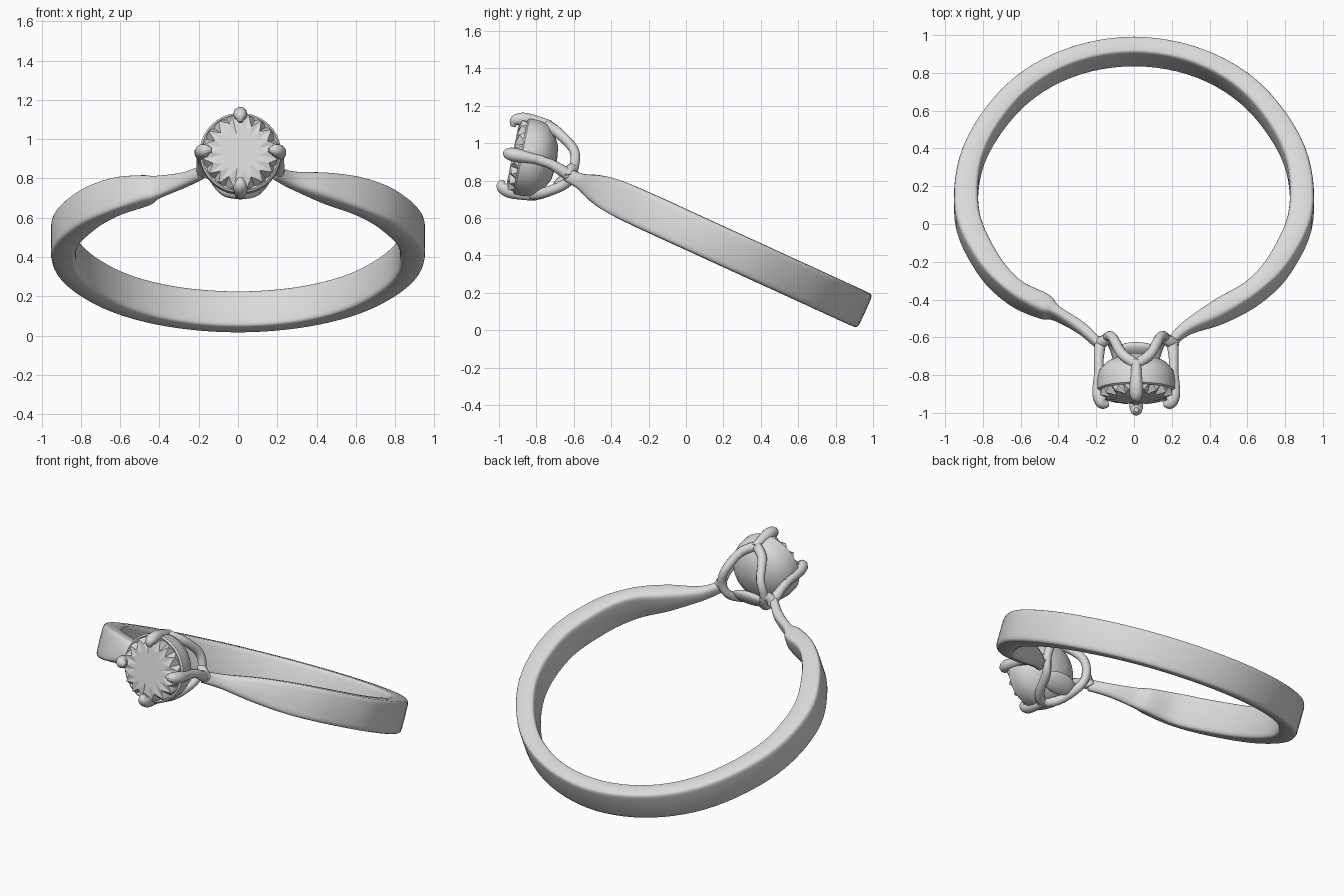
import bpy, bmesh, math, random
from mathutils import Matrix, Vector

random.seed(4)
cube = bpy.data.objects.get("Cube")
if cube:
    bpy.data.objects.remove(cube, do_unlink=True)

metal = bpy.data.materials.new("pale grey metal")
metal.use_nodes = True
GREY = (0.7, 0.7, 0.7, 1)
metal.diffuse_color = GREY
metal.node_tree.nodes["Principled BSDF"].inputs["Base Color"].default_value = GREY

# Tilted frames: the band lies in its local XY plane, the head faces along its local Z
tilt = math.radians(24.6)
BAND = Matrix.Translation((0, 0.095, 0.495)) @ Matrix.Rotation(-tilt, 4, 'X')
HEAD = Matrix.Translation((0.012, -0.78, 0.91)) @ Matrix.Rotation(math.radians(78.5), 4, 'X')


def finish(obj, frame, angle=40):
    obj.matrix_world = frame
    obj.data.materials.clear()
    obj.data.materials.append(metal)
    bpy.ops.object.select_all(action='DESELECT')
    obj.select_set(True)
    bpy.context.view_layer.objects.active = obj
    if angle:
        bpy.ops.object.shade_smooth_by_angle(angle=math.radians(angle))
    return obj


def mesh_object(name, bm, frame, angle=40):
    bmesh.ops.recalc_face_normals(bm, faces=bm.faces)
    mesh = bpy.data.meshes.new(name)
    bm.to_mesh(mesh)
    bm.free()
    obj = bpy.data.objects.new(name, mesh)
    bpy.context.collection.objects.link(obj)
    return finish(obj, frame, angle)


def skin(bm, rings, cap=True):
    """Join equal rings of points into a tube."""
    loops = [[bm.verts.new(p) for p in ring] for ring in rings]
    n = len(loops[0])
    for a, b in zip(loops, loops[1:]):
        for i in range(n):
            j = (i + 1) % n
            bm.faces.new((a[i], a[j], b[j], b[i]))
    if cap:
        bm.faces.new(loops[0])
        bm.faces.new(loops[-1])


def smooth_path(keys, steps):
    """Catmull-Rom interpolation of tuples."""
    keys = [Vector(k) for k in keys]
    out = []
    for i in range(len(keys) - 1):
        p0, p1, p2 = keys[max(i - 1, 0)], keys[i], keys[i + 1]
        p3 = keys[min(i + 2, len(keys) - 1)]
        for s in range(steps):
            t = s / steps
            out.append(0.5 * (2 * p1 + (p2 - p0) * t + (2 * p0 - 5 * p1 + 4 * p2 - p3) * t * t
                              + (3 * p1 - p0 - 3 * p2 + p3) * t ** 3))
    return out + [keys[-1]]


def wire(name, keys, closed=False):
    """Round wire through (x, y, z, radius) points in the head frame."""
    curve = bpy.data.curves.new(name, 'CURVE')
    curve.dimensions = '3D'
    curve.bevel_depth = 1
    curve.bevel_resolution = 3
    curve.use_fill_caps = True
    spline = curve.splines.new('POLY')
    pts = smooth_path(keys, 6)
    if closed:
        pts.pop()
    spline.points.add(len(pts) - 1)
    for point, p in zip(spline.points, pts):
        point.co = (p[0], p[1], p[2], 1)
        point.radius = p[3]
    spline.use_cyclic_u = closed
    obj = bpy.data.objects.new(name, curve)
    bpy.context.collection.objects.link(obj)
    finish(obj, HEAD, 0)
    bpy.ops.object.convert(target='MESH')
    return finish(bpy.context.object, HEAD, 50)


# Band: (x, y, thickness, width) from each shoulder round to the back
right = [(.19, -.80, .05, .07), (.28, -.71, .07, .09), (.45, -.615, .11, .15),
         (.635, -.5, .10, .19)]
left = [(-.19, -.80, .05, .07), (-.28, -.71, .06, .08), (-.41, -.625, .06, .12),
        (-.475, -.585, .11, .15), (-.635, -.5, .10, .19)]
side = [(.78, -.325, .12, .2), (.885, -.05, .13, .2), (.847, .3, .12, .2),
        (.64, .632, .11, .2), (.35, .83, .1, .2)]
flipped = [(-x, y, t, w) for x, y, t, w in side]
path = smooth_path(right + side + [(0, .9, .1, .2)] + flipped[::-1] + left[::-1], 6)
rings = []
for i, p in enumerate(path):
    step = path[min(i + 1, len(path) - 1)] - path[max(i - 1, 0)]
    out = Vector((step[1], -step[0], 0)).normalized()
    square = 0.3 + 0.5 * (0.2 - p[3]) / 0.13
    ring = []
    for k in range(20):
        a = math.tau * k / 20
        c, s = math.cos(a), math.sin(a)
        r = math.copysign(abs(c) ** square, c) * p[2] / 2
        h = math.copysign(abs(s) ** square, s) * p[3] / 2
        ring.append(Vector((p[0], p[1], h)) + out * r)
    rings.append(ring)
bm = bmesh.new()
skin(bm, rings)
mesh_object("band", bm, BAND)

# Cup that holds the stone
profile = [(.01, -.09), (.09, -.08), (.16, -.045), (.198, .0), (.208, .05),
           (.208, .1), (.198, .108), (.186, .1), (.18, .06)]
bm = bmesh.new()
skin(bm, [[(r * math.cos(math.tau * k / 40), r * math.sin(math.tau * k / 40), z)
           for k in range(40)] for r, z in profile])
mesh_object("cup", bm, HEAD)

# Stone: flat star-shaped table with a zigzag crown of facets
N = 32
rows = [[], [], []]
for k in range(N):
    a = math.tau * (k + random.uniform(-.2, .2)) / N
    odd = k % 2
    spots = [(.19, .07), (.193, .085 + .05 * odd),
             (.10 + .05 * (1 - odd) + random.uniform(-.015, .015), .15)]
    for row, (r, z) in zip(rows, spots):
        row.append((r * math.cos(a), r * math.sin(a), z))
bm = bmesh.new()
skin(bm, rows)
bmesh.ops.triangulate(bm, faces=[f for f in bm.faces if len(f.verts) == 4])
mesh_object("stone", bm, HEAD, 0)

# Gallery: wavy wire behind the cup, dipping forward at top and bottom
quarter = [(0, .19, 0, .03), (.075, .165, -.06, .028), (.125, .09, -.165, .026),
           (.15, 0, -.185, .026)]
half = quarter + [(x, -y, z, r) for x, y, z, r in quarter[-2::-1]]
loop = half + [(-x, y, z, r) for x, y, z, r in half[-2::-1]]
wire("gallery_wire", loop, closed=True)

# Rounded leaf closing the lower back of the gallery
bm = bmesh.new()
bmesh.ops.create_uvsphere(bm, u_segments=20, v_segments=12, radius=1)
bmesh.ops.scale(bm, vec=(.12, .065, .03), verts=bm.verts)
bmesh.ops.rotate(bm, matrix=Matrix.Rotation(-.5, 3, 'X'), verts=bm.verts)
bmesh.ops.translate(bm, vec=(0, -.1, -.13), verts=bm.verts)
mesh_object("back_leaf", bm, HEAD)

# Four prongs with wedge tips leaning over the stone
for name, turn in (("left", 0), ("top", 90), ("right", 180), ("bottom", 270)):
    spin = Matrix.Rotation(math.radians(turn), 3, 'Z')
    keys = [(.195, 0, -.02, .024), (.2, 0, .06, .03), (.197, 0, .13, .036),
            (.178, 0, .172, .032), (.145, 0, .178, .012)]
    wire(name + "_prong", [(*(spin @ Vector(k[:3])), k[3]) for k in keys])

# Struts joining the shoulders to the side prongs
for name, s in (("left", 1), ("right", -1)):
    wire(name + "_strut", [(s * .19, -.05, -.17, .032), (s * .195, -.03, -.12, .03),
                           (s * .198, -.01, -.06, .026), (s * .198, 0, .02, .026)])
    wire(name + "_gallery_joint", [(s * .145, 0, -.185, .028), (s * .18, -.03, -.165, .032),
                                   (s * .2, -.06, -.17, .034)])
